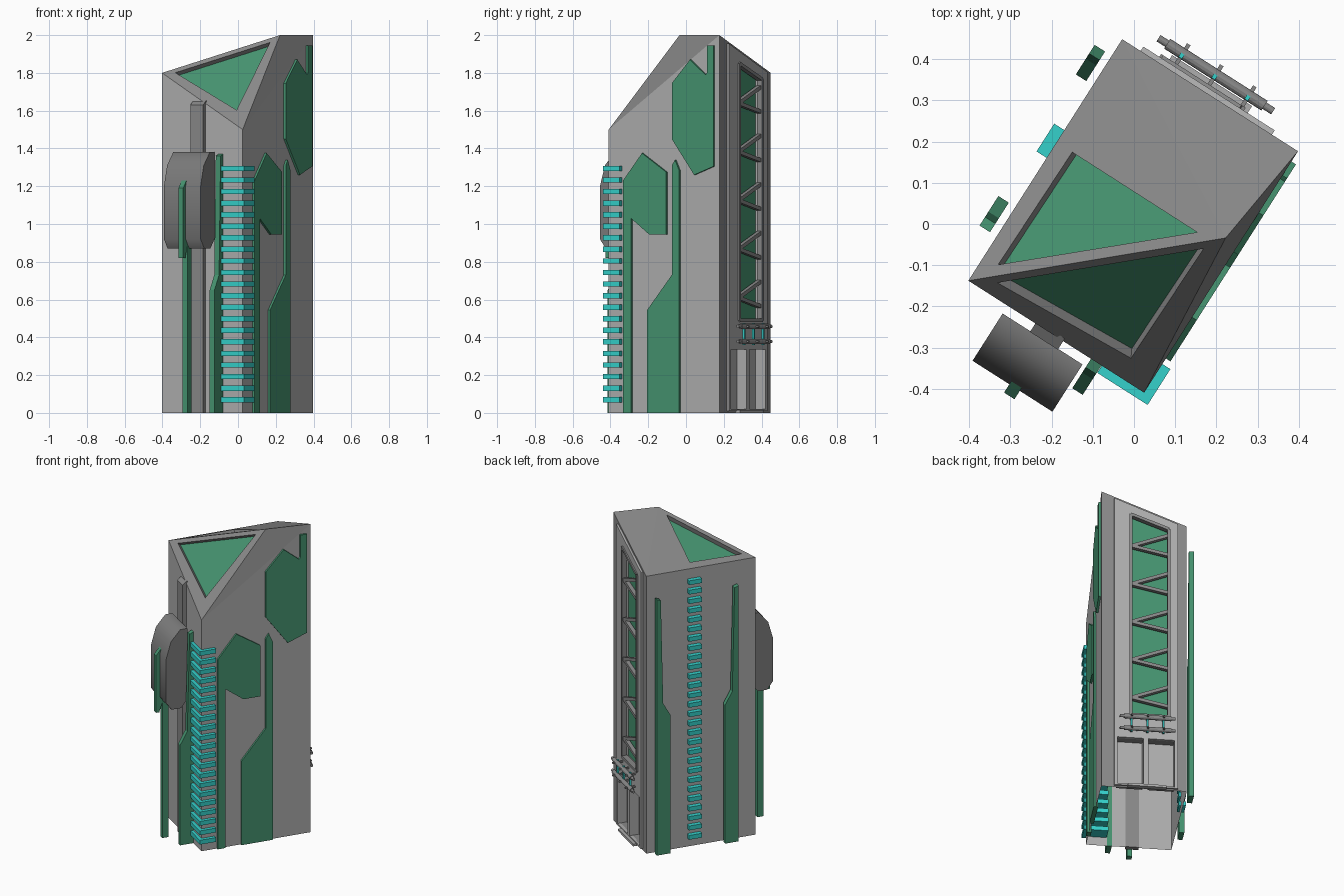
import bpy, bmesh, math
from mathutils import Matrix, Vector

if "Cube" in bpy.data.objects:
    bpy.data.objects.remove(bpy.data.objects["Cube"])

# The tower is built square in local (u, v, z) and turned at the end
PLACE = Matrix.Translation((-0.002, 0.0195, 0)) @ Matrix.Rotation(math.radians(-32.5), 4, 'Z')


def material(name, rgb):
    m = bpy.data.materials.new(name)
    m.diffuse_color = (*rgb, 1)
    m.use_nodes = True
    m.node_tree.nodes["Principled BSDF"].inputs["Base Color"].default_value = m.diffuse_color
    return m


LIGHT = material("wall_light_grey", (0.42, 0.42, 0.42))
GREY = material("roof_grey", (0.25, 0.25, 0.25))
DARK = material("cabin_grey", (0.2, 0.2, 0.2))
GREEN = material("panel_green", (0.06, 0.29, 0.16))
CYAN = material("light_cyan", (0.035, 0.64, 0.6))


def finish(name, bm, *mats):
    bmesh.ops.recalc_face_normals(bm, faces=bm.faces)
    me = bpy.data.meshes.new(name)
    bm.to_mesh(me)
    bm.free()
    for m in mats:
        me.materials.append(m)
    ob = bpy.data.objects.new(name, me)
    bpy.context.collection.objects.link(ob)
    ob.matrix_world = PLACE
    return ob


def add_prism(bm, pts, axis, lo, hi):
    """Extrude a side profile along u (points are v,z) or along v (points are u,z)."""
    def at(p, t):
        return (t, p[0], p[1]) if axis == 'u' else (p[0], t, p[1])
    a = [bm.verts.new(at(p, lo)) for p in pts]
    b = [bm.verts.new(at(p, hi)) for p in pts]
    bm.faces.new(a)
    bm.faces.new(b[::-1])
    n = len(pts)
    for i in range(n):
        j = (i + 1) % n
        bm.faces.new((a[i], b[i], b[j], a[j]))


def prism(name, pts, axis, lo, hi, mat):
    bm = bmesh.new()
    add_prism(bm, pts, axis, lo, hi)
    return finish(name, bm, mat)


def add_box(bm, u0, u1, v0, v1, z0, z1):
    add_prism(bm, [(v0, z0), (v1, z0), (v1, z1), (v0, z1)], 'u', u0, u1)


def add_bar(bm, p, q, w, v0, v1):
    """Flat bar between two (u,z) points."""
    p, q = Vector(p), Vector(q)
    d = (q - p).normalized()
    s = Vector((-d.y, d.x)) * w / 2
    add_prism(bm, [p + s, q + s, q - s, p - s], 'v', v0, v1)


# Tower body: sloped roof and cut-off front corner
W, L = 0.253, 0.3475
plan = [(W, -L, 1.5), (W, L, 2.0), (-W, L, 1.8), (-W, -L, 1.8)]
bm = bmesh.new()
low = [bm.verts.new((u, v, 0)) for u, v, z in plan]
top = [bm.verts.new(p) for p in plan]
peak = bm.verts.new((0.218, 0.0755, 2.0))
bm.faces.new(low[::-1])
for i in range(4):
    j = (i + 1) % 4
    bm.faces.new((low[i], low[j], top[j], top[i]))
C, B, A, D = top
bm.faces.new((C, B, peak))
bm.faces.new((B, A, peak))


def sunken_triangle(outer, inner, depth):
    """Frame around a recessed green triangle."""
    o = [v.co for v in outer]
    n = (o[1] - o[0]).cross(o[2] - o[0]).normalized()
    if n.z < 0:
        n = -n
    rim = [bm.verts.new((u, v, o[0].z - (n.x * (u - o[0].x) + n.y * (v - o[0].y)) / n.z)) for u, v in inner]
    bed = [bm.verts.new(r.co - n * depth) for r in rim]
    for i in range(3):
        j = (i + 1) % 3
        bm.faces.new((outer[i], outer[j], rim[j], rim[i]))
        bm.faces.new((rim[i], rim[j], bed[j], bed[i]))
    bm.faces.new(bed).material_index = 1


sunken_triangle((A, D, peak), [(-0.208, 0.051), (-0.213, -0.276), (0.152, 0.05)], 0.03)
sunken_triangle((D, C, peak), [(-0.191, -0.314), (0.181, -0.294), (0.187, 0.025)], 0.03)
tower = finish("tower_body", bm, GREY, GREEN, LIGHT)

# Lighter raised panel on the back wall
panel = prism("back_panel", [(-0.2, 0.01), (0.178, 0.01), (0.178, 1.955), (-0.2, 1.805)], 'v', 0.34, 0.36, LIGHT)

# Recesses through panel and wall: tall window and two door bays
window = [(0.08, 0.49), (0.08, 1.85), (-0.145, 1.765), (-0.145, 0.49)]
bm = bmesh.new()
add_prism(bm, window, 'v', 0.315, 0.5)
add_box(bm, 0.005, 0.16, 0.30, 0.5, 0.02, 0.335)
add_box(bm, -0.18, -0.025, 0.30, 0.5, 0.02, 0.335)
cutter = finish("back_cutter", bm, GREY)
cutter.hide_render = True
for ob in (tower, panel):
    mod = ob.modifiers.new("recess", 'BOOLEAN')
    mod.operation, mod.object, mod.solver = 'DIFFERENCE', cutter, 'EXACT'
    bpy.context.view_layer.update()
    bpy.context.view_layer.objects.active = ob
    bpy.ops.object.modifier_apply(modifier="recess")
bpy.data.objects.remove(cutter)

# Light walls, grey roof and back margins, open underside
bm = bmesh.new()
bm.from_mesh(tower.data)
bm.normal_update()
for f in bm.faces:
    back = f.normal.y > 0.9 and f.calc_center_median().y > 0.34
    if f.material_index != 1 and abs(f.normal.z) < 0.01 and not back:
        f.material_index = 2
base = [f for f in bm.faces if all(abs(v.co.z) < 1e-4 for v in f.verts)]
bmesh.ops.delete(bm, geom=base, context='FACES')
bm.to_mesh(tower.data)
bm.free()

prism("back_window", window, 'v', 0.312, 0.322, GREEN)

# Window truss: rails and repeated V braces
bm = bmesh.new()
for i in range(4):
    add_bar(bm, window[i], window[(i + 1) % 4], 0.018, 0.335, 0.368)
for i in range(5):
    z = 0.61 + 0.2575 * i
    add_bar(bm, (0.075, z), (-0.14, z + 0.085), 0.02, 0.335, 0.36)
    add_bar(bm, (0.075, z), (-0.14, z - 0.045), 0.02, 0.335, 0.36)
finish("window_truss", bm, GREY)

# Door sill
bm = bmesh.new()
add_box(bm, -0.13, 0.1, 0.35, 0.38, 0, 0.015)
finish("door_sill", bm, LIGHT)

# Pipes over the doors with wall stubs and clamps
bm = bmesh.new()
clamps = bmesh.new()
for z in (0.378, 0.458):
    for r, length in ((0.014, 0.28), (0.009, 0.33)):
        bmesh.ops.create_cone(bm, cap_ends=True, segments=12, radius1=r, radius2=r, depth=length,
                              matrix=Matrix.Translation((-0.015, 0.397, z)) @ Matrix.Rotation(math.pi / 2, 4, 'Y'))
for u in (-0.11, -0.015, 0.08):
    add_box(clamps, u - 0.005, u + 0.005, 0.385, 0.397, 0.36, 0.475)
    for z in (0.378, 0.458):
        add_box(bm, u - 0.005, u + 0.005, 0.35, 0.424, z - 0.005, z + 0.005)
finish("door_pipes", bm, GREY)
finish("pipe_clamps", clamps, CYAN)


# Ladders of cyan light bars on the front corner and left wall
def light_bars(name, count, u0, u1, v0, v1):
    bm = bmesh.new()
    for i in range(count):
        z = 0.07 + 0.0612 * i
        add_box(bm, u0, u1, v0, v1, z - 0.014, z + 0.014)
    finish(name, bm, CYAN)


light_bars("corner_lights", 21, 0.131, 0.276, -0.368, -0.265)
light_bars("left_lights", 28, -0.282, -0.24, 0.006, 0.086)


# Tall stepped fins: straight edge, narrow top, wide foot
def fin(name, edge, side, top_z, step, axis, lo, hi):
    e = lambda w: edge + side * w
    prism(name, [(edge, 0), (edge, top_z), (e(0.025), top_z - 0.01), (e(0.04), step + 0.08),
                 (e(0.085), step), (e(0.085), 0)], axis, lo, hi, GREEN)


fin("left_fin_back", 0.3, -1, 1.66, 0.9, 'u', -0.302, -0.272)
fin("left_fin_front", -0.22, 1, 1.66, 0.9, 'u', -0.302, -0.272)
fin("front_fin", -0.347, -1, 1.37, 0.65, 'u', 0.1, 0.13)

# Right wall plates, traced as (y, z) in the side view
plates = {
    "right_hook_plate": [(-0.328, 0), (-0.328, 1.23), (-0.228, 1.375), (-0.1, 1.275), (-0.1, 0.945),
                         (-0.19, 0.945), (-0.286, 1.03), (-0.286, 0)],
    "right_step_plate": [(-0.2, 0), (-0.2, 0.545), (-0.07, 0.73), (-0.07, 1.31), (-0.053, 1.34),
                         (-0.032, 1.285), (-0.032, 0)],
    "right_upper_plate": [(-0.07, 1.45), (-0.07, 1.745), (0.026, 1.87), (0.108, 1.79), (0.116, 1.8),
                          (0.116, 1.945), (0.15, 1.945), (0.15, 1.305), (0.048, 1.26)],
}
for name, pts in plates.items():
    prism(name, [((y + 0.118) / 0.843, z) for y, z in pts], 'u', 0.24, 0.266, GREEN)

# Front lift: rail, rounded cabin, cabin fin and support post
prism("lift_rail", [(-0.34, 0), (-0.372, 0), (-0.372, 1.63), (-0.34, 1.655)], 'u', -0.06, 0.02, GREY)
cabin = prism("lift_cabin", [(-0.37, 1.38), (-0.415, 1.38), (-0.475, 1.31), (-0.506, 1.2), (-0.506, 0.92),
                             (-0.47, 0.87), (-0.41, 0.87), (-0.37, 0.92)], 'u', -0.14, 0.09, DARK)
bpy.ops.object.select_all(action='DESELECT')
cabin.select_set(True)
bpy.context.view_layer.objects.active = cabin
bpy.ops.object.shade_smooth_by_angle(angle=math.radians(50))
prism("cabin_fin", [(-0.49, 1.24), (-0.53, 1.19), (-0.53, 0.82), (-0.51, 0.82), (-0.49, 0.88)],
      'u', -0.034, -0.004, GREEN)
prism("lift_post", [(-0.49, 0), (-0.49, 0.89), (-0.45, 0.89), (-0.45, 0)], 'u', -0.034, -0.004, GREEN)
